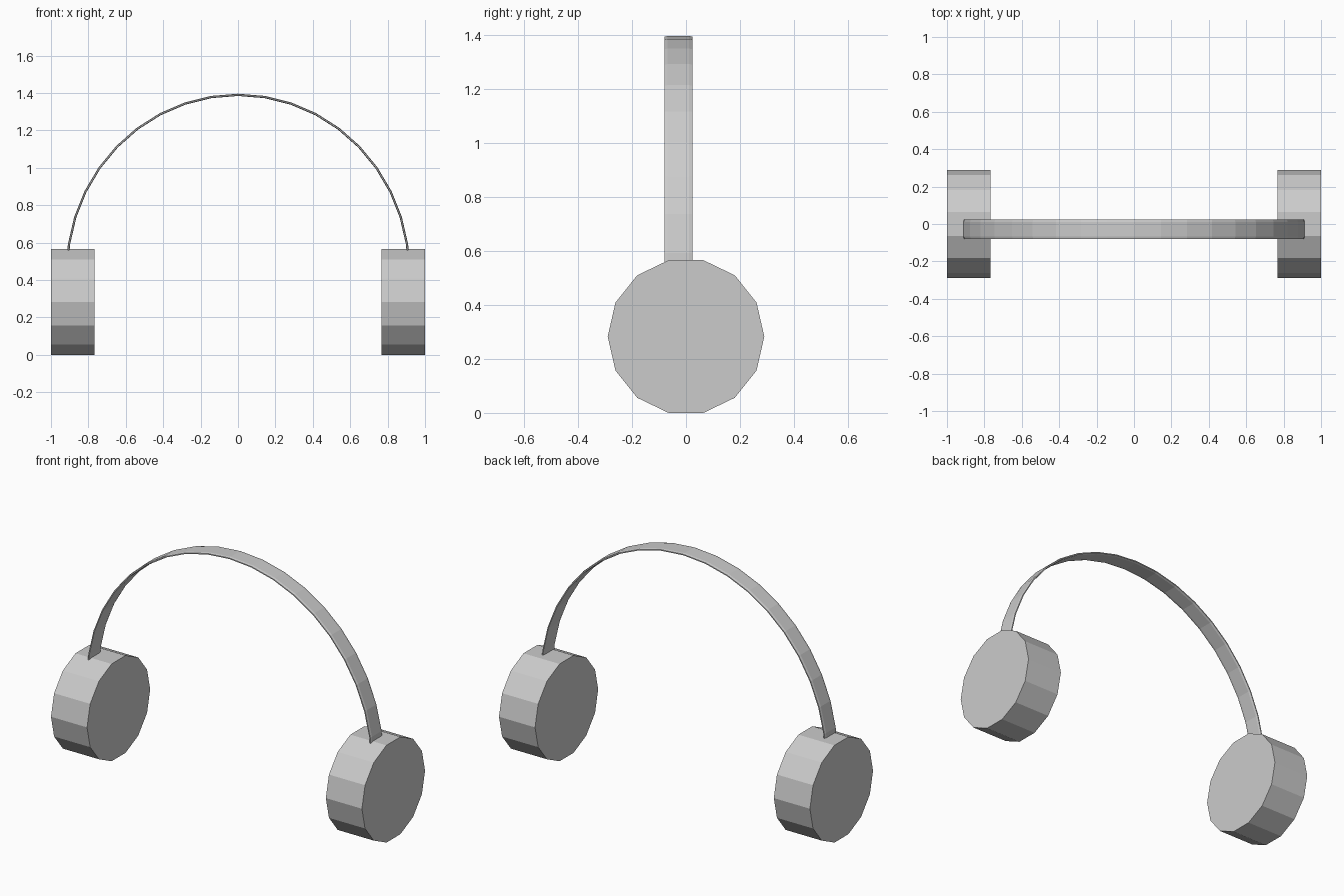
import bpy, bmesh, math
from mathutils import Vector

cube = bpy.data.objects.get("Cube")
if cube:
    bpy.data.objects.remove(cube, do_unlink=True)

grey = bpy.data.materials.new("light grey")
grey.use_nodes = True
COLOUR = (0.6, 0.6, 0.6, 1)
grey.diffuse_color = COLOUR
grey.node_tree.nodes["Principled BSDF"].inputs["Base Color"].default_value = COLOUR


def make_object(name, bm):
    bmesh.ops.recalc_face_normals(bm, faces=bm.faces[:])
    mesh = bpy.data.meshes.new(name)
    bm.to_mesh(mesh)
    bm.free()
    mesh.materials.append(grey)
    obj = bpy.data.objects.new(name, mesh)
    bpy.context.collection.objects.link(obj)


def loft(name, rings):
    """Skin a row of closed rings and cap both ends."""
    bm = bmesh.new()
    loops = [[bm.verts.new(p) for p in ring] for ring in rings]
    n = len(loops[0])
    for a, b in zip(loops, loops[1:]):
        for i in range(n):
            j = (i + 1) % n
            bm.faces.new((a[i], a[j], b[j], b[i]))
    bm.faces.new(loops[0])
    bm.faces.new(loops[-1])
    make_object(name, bm)


# Ear cups: fourteen-sided drums lying along x
SIDES, RADIUS = 14, 0.29
CENTRE_Z = RADIUS * math.cos(math.pi / SIDES)


def cup_ring(x):
    angles = [math.tau * i / SIDES for i in range(SIDES)]
    return [(x, RADIUS * math.cos(a), CENTRE_Z + RADIUS * math.sin(a)) for a in angles]


for side, name in ((1, "left_ear_cup"), (-1, "right_ear_cup")):
    loft(name, [cup_ring(side * 0.768), cup_ring(side)])

# Headband: thin strap with softened edges, swept over a half ellipse
STEPS, WIDTH_R, HEIGHT_R, BASE_Z = 20, 0.915, 0.947, 0.443
BAND_Y, HALF_WIDTH, HALF_THICK, EDGE = -0.028, 0.052, 0.006, 0.003
half = [(-HALF_WIDTH, EDGE), (EDGE * 4 - HALF_WIDTH, HALF_THICK),
        (HALF_WIDTH - EDGE * 4, HALF_THICK), (HALF_WIDTH, EDGE)]
profile = half + [(y, -t) for y, t in reversed(half)]

rings = []
for i in range(STEPS + 1):
    a = math.pi * i / STEPS
    point = Vector((WIDTH_R * math.cos(a), BAND_Y, BASE_Z + HEIGHT_R * math.sin(a)))
    out = Vector((HEIGHT_R * math.cos(a), 0, WIDTH_R * math.sin(a))).normalized()
    rings.append([point + out * t + Vector((0, y, 0)) for y, t in profile])
loft("headband", rings)
